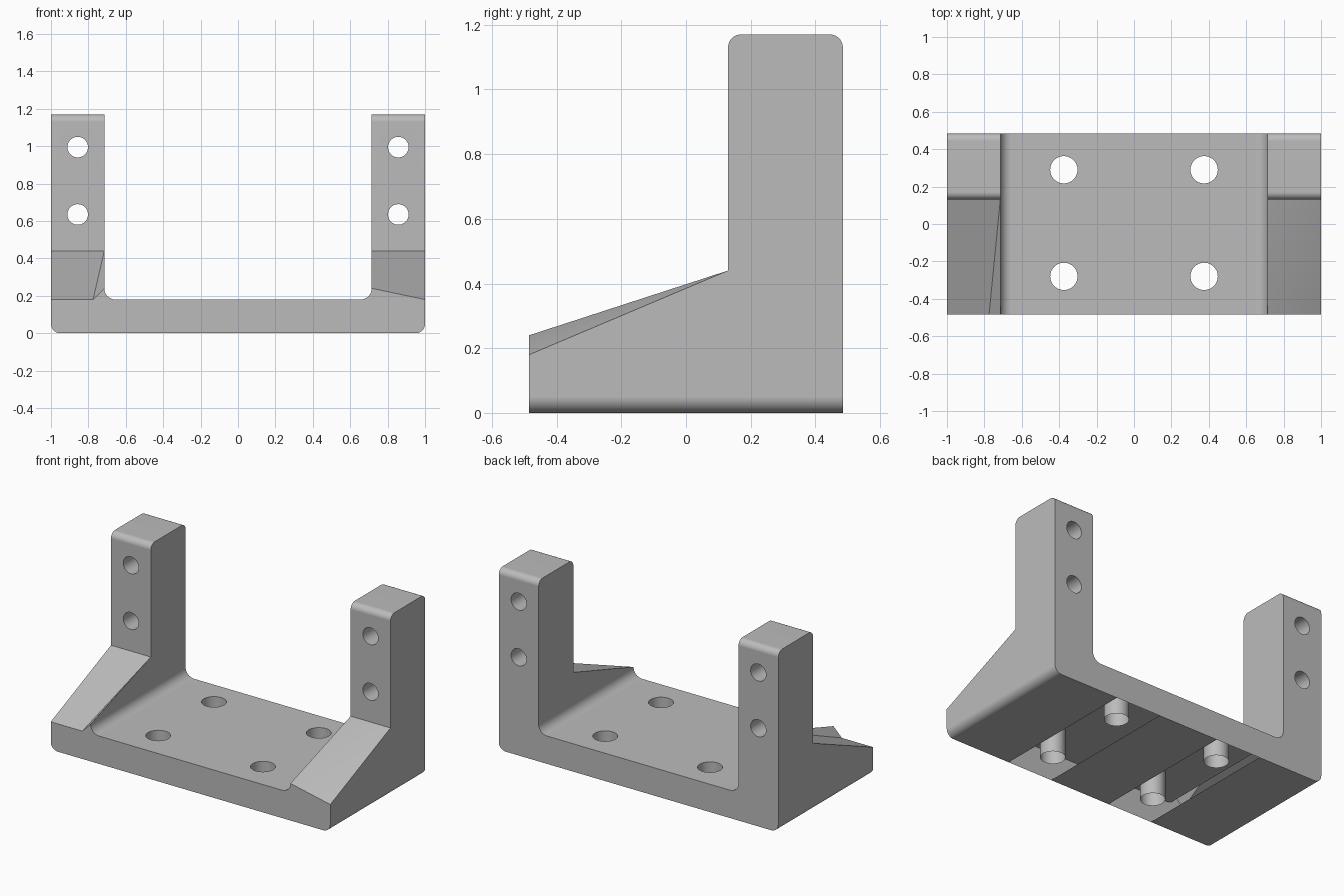
import bpy
import bmesh
from math import sin, cos, radians
from mathutils import Matrix, Vector

if "Cube" in bpy.data.objects:
    bpy.data.objects.remove(bpy.data.objects["Cube"])

FRONT, STEP, BACK = -0.485, 0.13, 0.485
FLOOR, SHOULDER, TOP = 0.18, 0.44, 1.17
INNER, FILLET, ROUND = 0.715, 0.06, 0.05
LIP = FLOOR + FILLET
STRIP = (0.215, 0.535)


def arc(cx, cz, r, start, end, steps=8):
    angles = [radians(start + (end - start) * i / steps) for i in range(steps + 1)]
    return [(cx + r * cos(a), cz + r * sin(a)) for a in angles]


def both(points):
    """Use the same point for the front and rear cross-sections."""
    return [(p, p) for p in points]


def mirrored(pairs):
    return [((-a[0], a[1]), (-b[0], b[1])) for a, b in reversed(pairs)]


# U-shaped cross-section: each entry is (front point, rear point)
lower = both([(x, 0) for x in STRIP] + arc(1 - ROUND, ROUND, ROUND, -90, 0))
outer_top = [((1, FLOOR), (1, SHOULDER))]
inner_top = [((INNER, LIP), (INNER, SHOULDER))]
valley = [((INNER + FILLET, FLOOR), (INNER, SHOULDER))]
fillet = both(arc(INNER - FILLET, LIP, FILLET, 0, -90))
left_half = lower + outer_top + inner_top + fillet
right_half = mirrored(lower + outer_top + valley + inner_top + fillet)
section = left_half + right_half

# Loft the section from front to step to back
bm = bmesh.new()
rings = [[bm.verts.new((p[k][0], y, p[k][1])) for p in section]
         for y, k in ((FRONT, 0), (STEP, 1), (BACK, 1))]
count = len(section)
for a, b in zip(rings, rings[1:]):
    for i in range(count):
        j = (i + 1) % count
        bm.faces.new((a[i], a[j], b[j], b[i]))
bm.faces.new(rings[0])
bm.faces.new(rings[2])
bmesh.ops.remove_doubles(bm, verts=bm.verts[:], dist=0.0001)


def vert_at(*co):
    return min(bm.verts, key=lambda v: (v.co - Vector(co)).length)


# Ridge across the left ramp
bmesh.ops.connect_verts(bm, verts=[vert_at(1, STEP, SHOULDER), vert_at(INNER, FRONT, LIP)])

# Raise the two uprights and round their top edges
seats = [f for f in bm.faces
         if all(abs(v.co.z - SHOULDER) < 0.001 for v in f.verts)]
raised = bmesh.ops.extrude_discrete_faces(bm, faces=seats)["faces"]
for f in raised:
    for v in f.verts:
        v.co.z = TOP
rims = [e for f in raised for e in f.edges
        if abs(e.verts[0].co.y - e.verts[1].co.y) < 0.001]
bmesh.ops.bevel(bm, geom=rims, offset=0.04, segments=8, profile=0.5, affect='EDGES')
bmesh.ops.recalc_face_normals(bm, faces=bm.faces[:])


def make_object(name, mesh_bm):
    mesh = bpy.data.meshes.new(name)
    mesh_bm.to_mesh(mesh)
    mesh_bm.free()
    obj = bpy.data.objects.new(name, mesh)
    bpy.context.collection.objects.link(obj)
    return obj


bracket = make_object("mounting_bracket", bm)

# Drill holes: vertical through the floor, front to back through the uprights
drill = bmesh.new()


def hole(radius, matrix):
    bmesh.ops.create_cone(drill, cap_ends=True, segments=40, radius1=radius,
                          radius2=radius, depth=1, matrix=matrix)


for side in (-1, 1):
    for y in (-0.28, 0.29):
        hole(0.073, Matrix.Translation((side * 0.375, y, 0.1)))
    for z in (0.635, 0.995):
        hole(0.055, Matrix.Translation((side * 0.857, 0.3, z)) @ Matrix.Rotation(radians(90), 4, 'X'))
cutter = make_object("hole_cutter", drill)
cutter.hide_render = True

bpy.ops.object.select_all(action='DESELECT')
bracket.select_set(True)
bpy.context.view_layer.objects.active = bracket
cut = bracket.modifiers.new("holes", 'BOOLEAN')
cut.object = cutter
cut.operation = 'DIFFERENCE'
cut.solver = 'EXACT'
bpy.ops.object.modifier_apply(modifier=cut.name)
bpy.data.objects.remove(cutter)

# Open the two underside strips around the floor holes
bm = bmesh.new()
bm.from_mesh(bracket.data)
open_faces = [f for f in bm.faces
              if all(abs(v.co.z) < 0.001 for v in f.verts)
              and STRIP[0] < abs(f.calc_center_median().x) < STRIP[1]]
bmesh.ops.delete(bm, geom=open_faces, context='FACES')
bm.to_mesh(bracket.data)
bm.free()

# Grey material and smooth rounded edges
grey = bpy.data.materials.new("plain_grey")
grey.use_nodes = True
colour = (0.5, 0.5, 0.5, 1)
grey.diffuse_color = colour
grey.node_tree.nodes["Principled BSDF"].inputs["Base Color"].default_value = colour
bracket.data.materials.clear()
bracket.data.materials.append(grey)
bpy.ops.object.shade_smooth_by_angle(angle=radians(25))
weighted = bracket.modifiers.new("flat_normals", 'WEIGHTED_NORMAL')
weighted.keep_sharp = True
